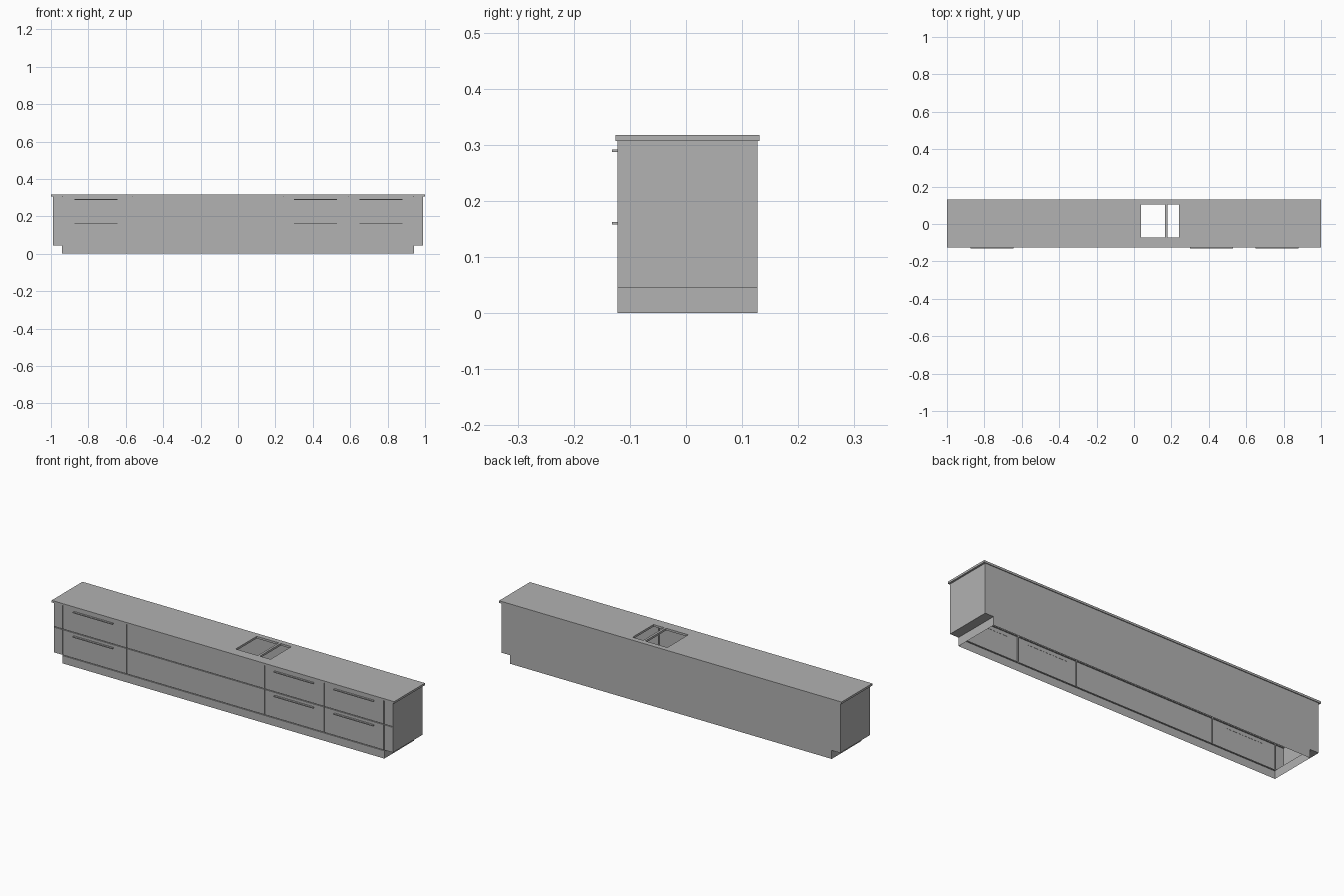
import bpy
import bmesh

cube = bpy.data.objects.get("Cube")
if cube:
    bpy.data.objects.remove(cube, do_unlink=True)

grey = bpy.data.materials.new("light_grey")
grey.use_nodes = True
grey.diffuse_color = (0.445, 0.445, 0.445, 1)
grey.node_tree.nodes["Principled BSDF"].inputs["Base Color"].default_value = grey.diffuse_color

FRONT, BACK = -0.122, 0.127
KICK, TOP = 0.045, 0.307
KICK_X, SIDE_X = 0.94, 0.99
GAP = 0.004


def finish(bm, name):
    mesh = bpy.data.meshes.new(name)
    bm.to_mesh(mesh)
    bm.free()
    mesh.materials.append(grey)
    obj = bpy.data.objects.new(name, mesh)
    bpy.context.collection.objects.link(obj)
    return obj


def grid(us, vs, place, keep):
    """Sheet of rectangular cells; keep(u, v) tests each cell centre."""
    bm = bmesh.new()
    for u0, u1 in zip(us, us[1:]):
        for v0, v1 in zip(vs, vs[1:]):
            if keep((u0 + u1) / 2, (v0 + v1) / 2):
                corners = ((u0, v0), (u1, v0), (u1, v1), (u0, v1))
                bm.faces.new([bm.verts.new(place(*c)) for c in corners])
    bmesh.ops.remove_doubles(bm, verts=bm.verts, dist=0.0001)
    return bm


def push(bm, faces, offset):
    """Extrude faces by offset, leaving nothing behind."""
    result = bmesh.ops.extrude_face_region(bm, geom=faces)["geom"]
    moved = [g for g in result if isinstance(g, bmesh.types.BMVert)]
    bmesh.ops.translate(bm, verts=moved, vec=offset)
    old = [f for f in faces if f.is_valid]
    if old:
        bmesh.ops.delete(bm, geom=old, context="FACES_ONLY")


def box(name, x0, x1, y0, y1, z0, z1):
    bm = bmesh.new()
    bmesh.ops.create_cube(bm, size=1)
    for v in bm.verts:
        v.co = ((x0 + x1) / 2 + v.co.x * (x1 - x0),
                (y0 + y1) / 2 + v.co.y * (y1 - y0),
                (z0 + z1) / 2 + v.co.z * (z1 - z0))
    return finish(bm, name)


# Drawer fronts and kickboard, with narrow recessed joints
joints_x = [-KICK_X, -0.567, 0.24, 0.587, KICK_X - GAP]
joints_z = [KICK - GAP, 0.178]
xs = sorted([-SIDE_X, SIDE_X] + joints_x + [x + GAP for x in joints_x])
zs = sorted([0, TOP] + joints_z + [z + GAP for z in joints_z])
bm = grid(xs, zs, lambda x, z: (x, FRONT, z),
          lambda x, z: z > KICK or abs(x) < KICK_X)


def is_joint(face):
    c = face.calc_center_median()
    across = any(z < c.z < z + GAP for z in joints_z)
    upright = c.z > KICK and any(x < c.x < x + GAP for x in joints_x)
    return across or upright


push(bm, [f for f in bm.faces if is_joint(f)], (0, 0.006, 0))
finish(bm, "drawer_fronts")

# Cabinet ends and back: a thin shell, open below
half = [(KICK_X, 0), (KICK_X, KICK), (SIDE_X, KICK), (SIDE_X, TOP)]
bm = bmesh.new()
rings = []
for side in (1, -1):
    rear = [bm.verts.new((side * x, BACK, z)) for x, z in half]
    fore = [bm.verts.new((side * x, FRONT, z)) for x, z in half]
    for i in range(len(half) - 1):
        quad = [fore[i], rear[i], rear[i + 1], fore[i + 1]]
        bm.faces.new(quad if side > 0 else quad[::-1])
    rings.append(rear)
bm.faces.new(rings[1] + rings[0][::-1])
bmesh.ops.recalc_face_normals(bm, faces=bm.faces)
finish(bm, "cabinet_shell")

# Worktop with two sink openings
bm = grid([-1, 0.037, 0.166, 0.178, 0.24, 1], [-0.126, -0.072, 0.103, 0.131],
          lambda x, y: (x, y, 0.318),
          lambda x, y: not (-0.072 < y < 0.103
                            and (0.037 < x < 0.166 or 0.178 < x < 0.24)))
bmesh.ops.solidify(bm, geom=bm.faces[:], thickness=0.011)
top = max(v.co.z for v in bm.verts)
bmesh.ops.translate(bm, verts=bm.verts, vec=(0, 0, 0.318 - top))
bmesh.ops.recalc_face_normals(bm, faces=bm.faces)
finish(bm, "worktop")

# Drawer handles
for column, x in (("right", -0.873), ("middle", 0.3), ("left", 0.65)):
    for row, z in (("lower", 0.158), ("upper", 0.287)):
        box(f"{column}_{row}_handle", x, x + 0.23, -0.132, FRONT + 0.001, z, z + 0.005)
